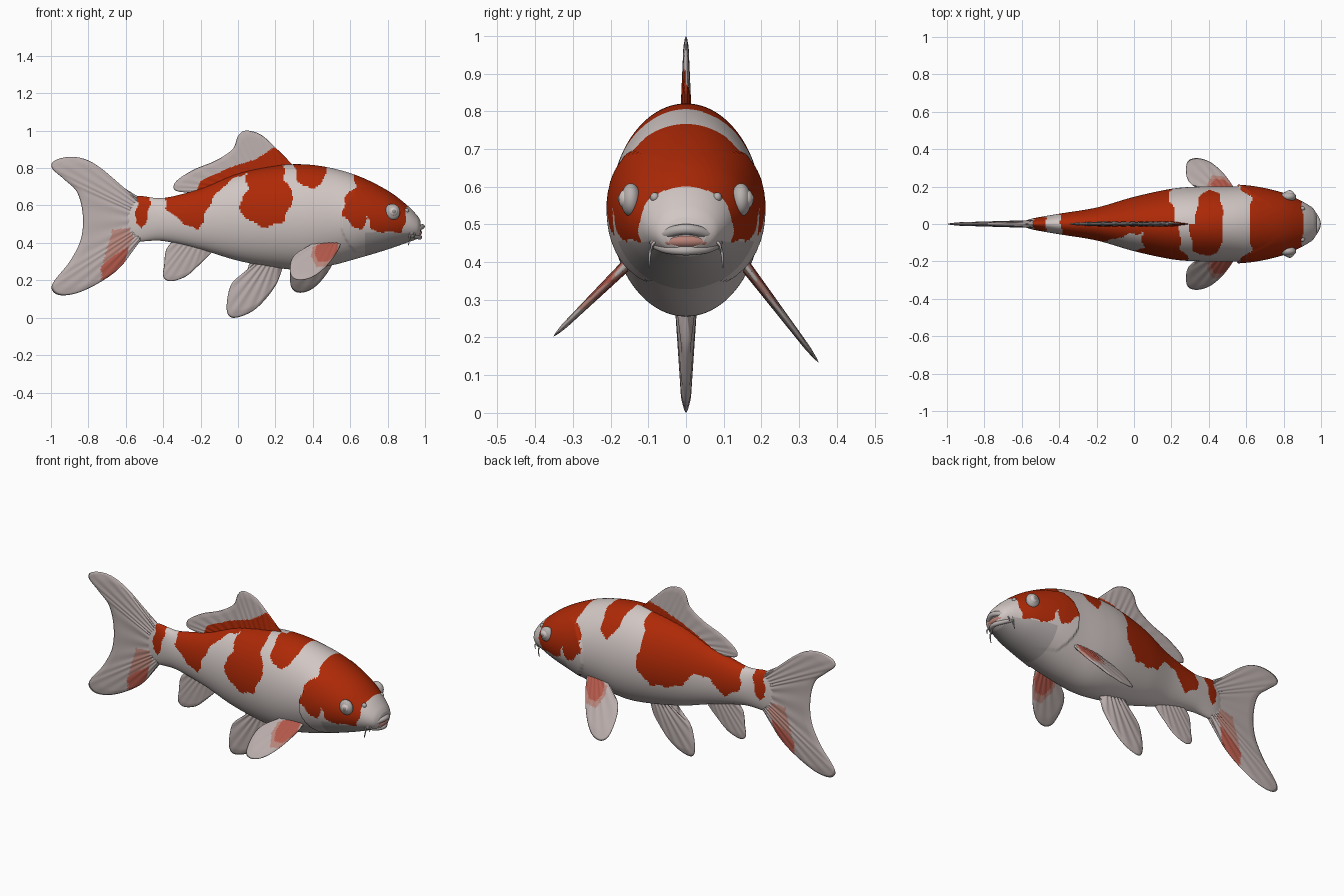
import bpy, bmesh, math
from mathutils import Vector

cube = bpy.data.objects.get("Cube")
if cube:
    bpy.data.objects.remove(cube, do_unlink=True)


def material(name, *rgb):
    mat = bpy.data.materials.new(name)
    mat.use_nodes = True
    color = (*rgb, 1)
    mat.diffuse_color = color
    mat.node_tree.nodes["Principled BSDF"].inputs["Base Color"].default_value = color
    return mat


WHITE = material("pearl white", .64, .57, .55)
RED = material("orange red", .42, .022, .002)
FIN = material("fin grey", .5, .43, .42)
PINK = material("fin pink red", .46, .1, .07)
PALE = material("fin pale pink", .48, .24, .2)
CHIN = material("chin grey", .45, .41, .4)
LIP = material("lip grey", .47, .43, .42)
MOUTH = material("mouth pink", .48, .22, .18)
IRIS = material("eye grey", .3, .28, .27)


def sample(points, u):
    """Smooth curve through any list of equal-length tuples, u from 0 to 1."""
    last = len(points) - 1
    i = min(int(u * last), last - 1)
    t = u * last - i
    a, b, c, d = (points[min(max(i + k, 0), last)] for k in (-1, 0, 1, 2))
    return [q + t * ((r - p) + t * (2*p - 5*q + 4*r - s + t * (3*(q - r) + s - p))) / 2
            for p, q, r, s in zip(a, b, c, d)]


def inside(x, z, polygon):
    hit = False
    for (xa, za), (xb, zb) in zip(polygon, polygon[1:] + polygon[:1]):
        if (za > z) != (zb > z) and x < xa + (z - za) * (xb - xa) / (zb - za):
            hit = not hit
    return hit


def finish(name, bm, mats, rule=None):
    """Turn a bmesh into a smooth object and colour its faces by a rule."""
    bmesh.ops.remove_doubles(bm, verts=bm.verts, dist=.0001)
    bmesh.ops.recalc_face_normals(bm, faces=bm.faces)
    for face in bm.faces:
        face.smooth = True
        if rule:
            face.material_index = rule(face.calc_center_median())
    mesh = bpy.data.meshes.new(name)
    bm.to_mesh(mesh)
    bm.free()
    for mat in mats:
        mesh.materials.append(mat)
    obj = bpy.data.objects.new(name, mesh)
    bpy.context.collection.objects.link(obj)
    return obj


def skin(bm, rows):
    for low, high in zip(rows, rows[1:]):
        for a, b, c, d in zip(low, low[1:], high[1:], high):
            bm.faces.new((a, b, c, d))


# Body: x, belly height, back height, half width
STATIONS = [
    (-.61, .45, .6, .008), (-.54, .41, .65, .03), (-.4, .41, .64, .055),
    (-.2, .365, .69, .088), (0, .305, .77, .145), (.2, .268, .812, .188),
    (.35, .256, .82, .2), (.5, .28, .8, .2), (.65, .32, .755, .197),
    (.8, .365, .68, .165), (.9, .4, .605, .12), (.955, .42, .55, .085),
    (.975, .435, .52, .055)]

# Red markings as outlines in x and z
HEAD = [(.6, .9), (.63, .7), (.57, .64), (.56, .55), (.61, .48), (.67, .48),
        (.69, .54), (.715, .47), (.8, .455), (.88, .46), (.9, .54), (.91, .9)]
TAIL_BAND = [(-.53, .7), (-.46, .7), (-.48, .56), (-.51, .48), (-.55, .5)]
RIGHT_MARKS = [
    HEAD, TAIL_BAND,
    [(-.38, .7), (-.2, .8), (.06, .85), (.05, .78), (-.09, .7), (-.14, .62),
     (-.18, .55), (-.21, .465), (-.3, .51), (-.39, .59)],
    [(.04, .85), (.24, .85), (.25, .74), (.3, .64), (.24, .52), (.16, .48),
     (.06, .51), (0, .6), (.05, .68)],
    [(.29, .85), (.48, .85), (.46, .74), (.39, .68), (.32, .73)]]
LEFT_MARKS = [
    HEAD, TAIL_BAND,
    [(.23, .85), (.18, .7), (.21, .55), (.12, .45), (-.05, .475), (-.12, .56),
     (-.2, .56), (-.3, .46), (-.4, .52), (-.38, .8)],
    [(.32, .85), (.48, .85), (.46, .72), (.41, .65), (.36, .7)]]


def body_color(p):
    marks = LEFT_MARKS if p.y > 0 else RIGHT_MARKS
    x = p.x + .006 * math.sin(p.z * 70)
    z = p.z + .006 * math.sin(p.x * 60)
    if any(inside(x, z, mark) for mark in marks):
        return 1
    return 2 if .68 < p.x < .94 and p.z < .455 else 0


bm = bmesh.new()
rows, steps, sides = [], 280, 140
for i in range(steps + 1):
    x, low, high, width = sample(STATIONS, i / steps)
    row = []
    for j in range(sides):
        angle = math.tau * j / sides
        z = (low + high) / 2 + math.sin(angle) * (high - low) / 2
        # raised gill cover with a crisp rear edge
        ahead = x - .55 - 2.7 * (z - .52) ** 2
        lift = .011 * math.exp(-ahead / .1) if ahead > 0 and abs(z - .52) < .17 else 0
        row.append(bm.verts.new((x, math.cos(angle) * (width + lift), z)))
    rows.append(row + row[:1])
skin(bm, rows)
bm.faces.new(rows[0][:-1])
bm.faces.new(rows[-1][:-1])
finish("body", bm, [WHITE, RED, CHIN], body_color)


def fin(name, rim, base, thick, place, marks=(), rays=16):
    """Tapered, rayed blade from a base line to a rim; marks are (colour, side, outline)."""
    bm = bmesh.new()
    along, out = 120, 36
    for side in (-1, 1):
        grid = []
        for j in range(out + 1):
            v, row = j / out, []
            for i in range(along + 1):
                u = i / along
                root = Vector(base[0]).lerp(Vector(base[1]), u)
                p = root.lerp(Vector(sample(rim, u)), v)
                edge = min(1, 8 * u, 8 * (1 - u), 8 * (1 - v))
                ripple = 1 + .1 * math.sin(u * rays * math.tau)
                h = side * thick * (1 - .65 * v) * math.sqrt(max(edge, 0)) * ripple
                row.append(bm.verts.new(place(p.x, p.y, h)))
            grid.append(row)
        skin(bm, grid)

    def rule(c):
        hits = [i for i, (_, side, outline) in enumerate(marks, 1)
                if side * c.y >= 0 and inside(c.x, c.z, outline)]
        return max(hits, default=0)
    return finish(name, bm, [FIN] + [mark[0] for mark in marks], rule)


def upright(x, z, h):
    return x, h, z


# Fins on the centre line
fin("tail_fin",
    [(-.53, .645), (-.63, .71), (-.72, .79), (-.81, .845), (-.9, .86), (-.98, .84),
     (-.995, .8), (-.93, .74), (-.86, .67), (-.83, .55), (-.84, .42), (-.9, .3),
     (-.98, .2), (-.995, .15), (-.95, .12), (-.85, .135), (-.72, .2), (-.62, .28),
     (-.53, .41)],
    [(-.51, .63), (-.51, .42)], .02, upright,
    [(PALE, 0, [(-.67, .47), (-.58, .48), (-.56, .42), (-.66, .27), (-.72, .18),
                (-.73, .25), (-.71, .34)]),
     (PINK, 0, [(-.73, .18), (-.73, .28), (-.68, .32), (-.62, .36), (-.58, .38), (-.62, .25)])])
fin("dorsal_fin",
    [(.3, .81), (.2, .91), (.12, .98), (.04, 1), (0, .97), (-.03, .9), (-.12, .84),
     (-.24, .79), (-.33, .73), (-.34, .685), (-.28, .67), (-.2, .68)],
    [(.28, .79), (-.2, .66)], .015, upright,
    [(RED, -1, [(.32, .78), (.24, .9), (.19, .91), (.1, .85), (-.05, .8), (-.2, .73),
                (-.24, .64)]),
     (RED, 1, [(.32, .78), (.26, .87), (.16, .85), (0, .79), (-.2, .69), (-.2, .6)])])
fin("anal_fin",
    [(-.35, .41), (-.385, .36), (-.395, .28), (-.4, .22), (-.36, .195), (-.28, .22),
     (-.21, .28), (-.14, .35)],
    [(-.33, .43), (-.15, .39)], .016, upright, rays=8)
fin("pelvic_fin",
    [(.06, .29), (.04, .24), (-.02, .2), (-.05, .14), (-.06, .04), (-.03, 0), (.05, .02),
     (.12, .07), (.2, .17), (.24, .27)],
    [(.08, .31), (.23, .3)], .028, upright, rays=8)

# Paired side fins, swept out and down
for label, side, slope in (("left", 1, 1.32), ("right", -1, .98)):
    def swept(x, d, h, side=side, slope=slope):
        return x, side * (d + h * .7), .4 - slope * (d - .15) + h * .7
    fin(label + "_pectoral_fin",
        [(.55, .15), (.53, .2), (.47, .28), (.4, .335), (.33, .352), (.285, .33),
         (.28, .26), (.31, .21), (.38, .185), (.45, .15)],
        [(.55, .12), (.46, .12)], .016, swept,
        [(PALE, 0, [(.4, .38), (.54, .42), (.535, .34), (.5, .28), (.42, .27), (.39, .33)]),
         (PINK, 0, [(.42, .39), (.535, .42), (.53, .35), (.48, .3), (.43, .3), (.41, .34)])],
        rays=8)


def ball(name, location, scale, mat):
    bm = bmesh.new()
    bmesh.ops.create_uvsphere(bm, u_segments=24, v_segments=16, radius=1)
    bmesh.ops.scale(bm, vec=scale, verts=bm.verts)
    bmesh.ops.translate(bm, vec=location, verts=bm.verts)
    return finish(name, bm, [mat])


def tube(name, path, radius, mat, tip=1):
    """Round tube along a smooth path, narrowing to the tip factor."""
    bm = bmesh.new()
    rows, steps = [], 24
    for i in range(steps + 1):
        u = i / steps
        p = Vector(sample(path, u))
        ahead = Vector(sample(path, min(u + .01, 1))) - Vector(sample(path, max(u - .01, 0)))
        turn = ahead.to_track_quat('Z', 'Y')
        r = radius * (1 + (tip - 1) * u)
        ring = [bm.verts.new(p + turn @ Vector((r * math.cos(a), r * math.sin(a), 0)))
                for a in (math.tau * k / 12 for k in range(12))]
        rows.append(ring + ring[:1])
    skin(bm, rows)
    bm.faces.new(rows[0][:-1])
    bm.faces.new(rows[-1][:-1])
    return finish(name, bm, [mat])


# Mouth
tube("upper_lip", [(.915, -.085, .45), (.96, -.055, .475), (.985, 0, .487),
                   (.96, .055, .475), (.915, .085, .45)], .014, LIP)
tube("lower_lip", [(.915, -.08, .445), (.95, -.05, .434), (.972, 0, .43),
                   (.95, .05, .434), (.915, .08, .445)], .012, LIP)
ball("mouth_inside", (.942, 0, .455), (.042, .075, .024), MOUTH)

# Eyes, nostrils and barbels on both sides
for label, side in (("left", 1), ("right", -1)):
    ball(label + "_eye", (.825, side * .146, .565), (.042, .027, .044), LIP)
    ball(label + "_eyeball", (.83, side * .157, .567), (.027, .022, .027), WHITE)
    ball(label + "_pupil", (.833, side * .173, .568), (.012, .008, .012), IRIS)
    ball(label + "_nostril", (.9, side * .083, .572), (.014, .012, .013), LIP)
    tube(label + "_barbel", [(.91, side * .083, .455), (.918, side * .095, .425),
                             (.91, side * .098, .385)], .006, LIP, .3)
    tube(label + "_short_barbel", [(.935, side * .075, .46), (.945, side * .09, .445),
                                   (.94, side * .092, .425)], .005, LIP, .3)
